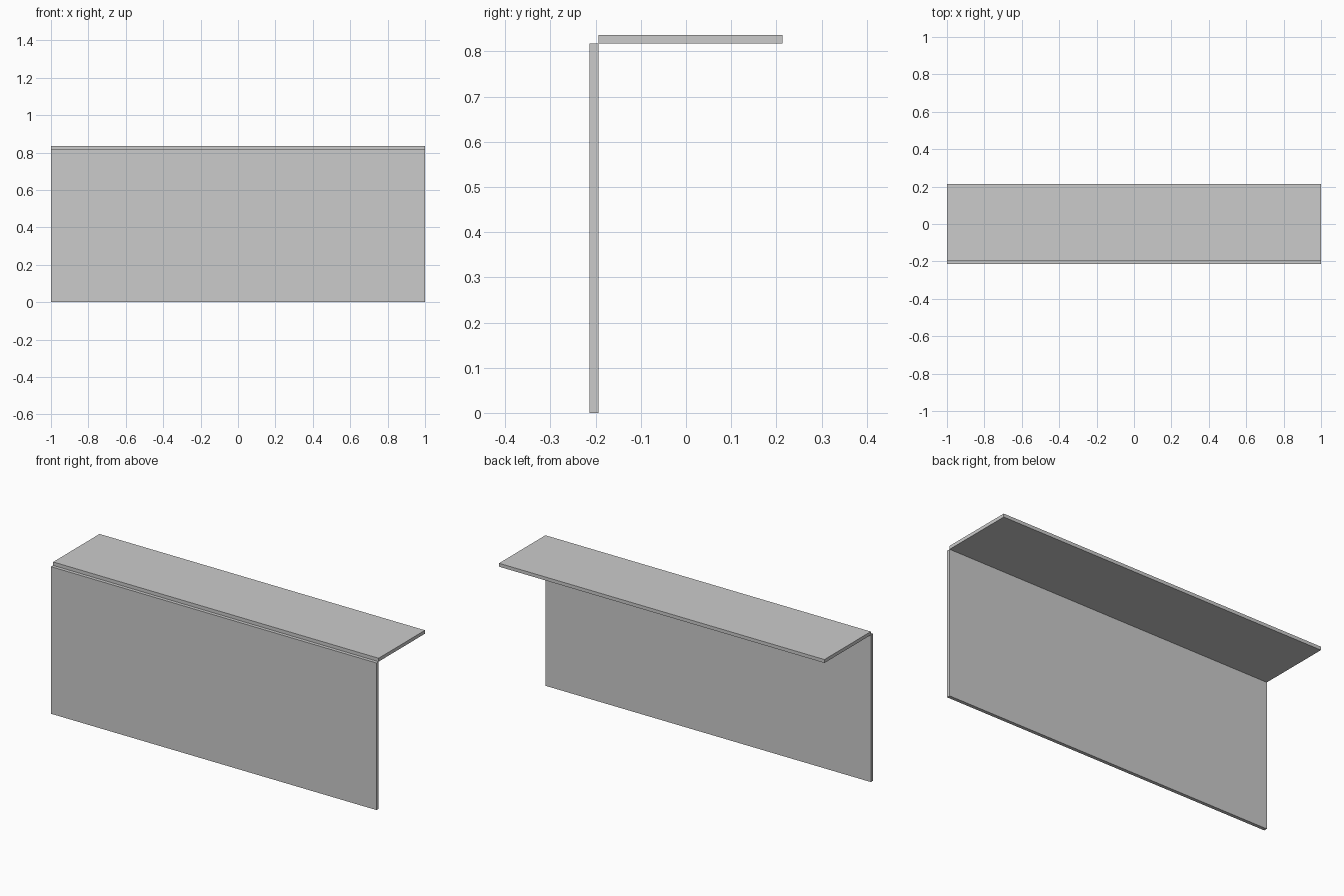
import bpy

if "Cube" in bpy.data.objects:
    bpy.data.objects.remove(bpy.data.objects["Cube"])


def board(name, y0, y1, z0, z1):
    """Full-width rectangular board spanning the given y and z ranges."""
    bpy.ops.mesh.primitive_cube_add(size=1, location=(0, (y0 + y1) / 2, (z0 + z1) / 2))
    ob = bpy.context.object
    ob.name = name
    ob.scale = (2, y1 - y0, z1 - z0)
    bpy.ops.object.transform_apply(location=False, rotation=False, scale=True)
    return ob


# Upright front board
board("front_panel", -0.213, -0.194, 0, 0.817)
# Shelf behind the panel, resting on its top back edge
board("top_shelf", -0.194, 0.213, 0.817, 0.836)
